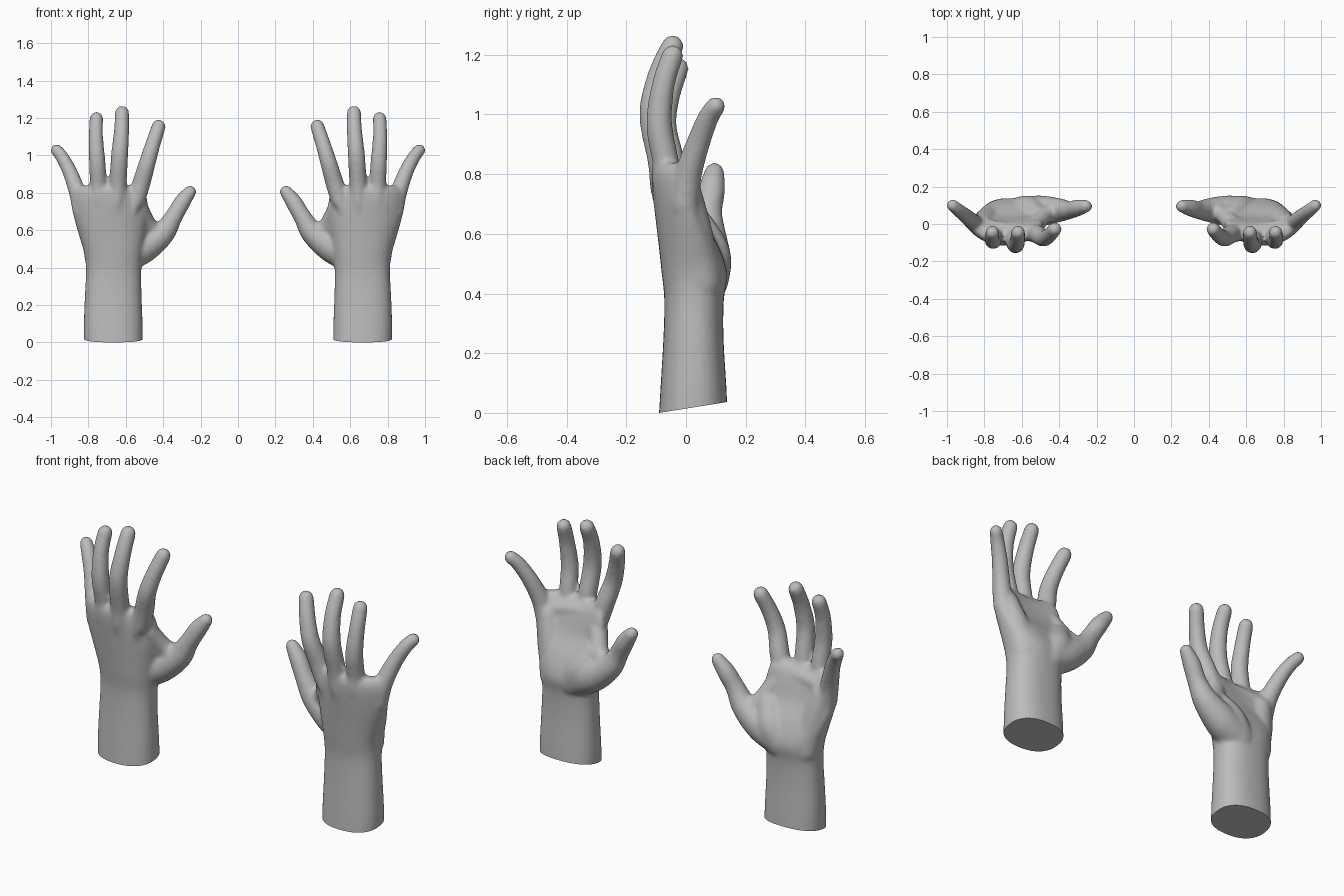
import bpy, bmesh, math
from mathutils import Vector, Matrix

if "Cube" in bpy.data.objects:
    bpy.data.objects.remove(bpy.data.objects["Cube"])

skin = bpy.data.materials.new("plain_grey")
skin.use_nodes = True
GREY = (0.5, 0.5, 0.5, 1)
skin.diffuse_color = GREY
skin.node_tree.nodes["Principled BSDF"].inputs["Base Color"].default_value = GREY

SIDES = 28


def spline(keys, steps=6):
    """Smooth curve through rows of numbers."""
    rows = [Vector(k) for k in keys]
    out = []
    for i in range(len(rows) - 1):
        a, b, c, d = (rows[max(0, min(len(rows) - 1, i + j))] for j in (-1, 0, 1, 2))
        for s in range(steps):
            t = s / steps
            out.append(b + t / 2 * ((c - a) + t * ((2 * a - 5 * b + 4 * c - d)
                                                   + t * (3 * (b - c) + d - a))))
    return out + [rows[-1]]


def loft(bm, rings):
    """Skin a closed solid over a list of point rings."""
    loops = [[bm.verts.new(p) for p in ring] for ring in rings]
    for lo, hi in zip(loops, loops[1:]):
        for i in range(SIDES):
            j = (i + 1) % SIDES
            bm.faces.new((lo[i], lo[j], hi[j], hi[i]))
    bm.faces.new(loops[0][::-1])
    bm.faces.new(loops[-1])


def limb(bm, keys):
    """Round-ended tapered tube; keys are x, y, z, radius."""
    path = spline(keys)
    rings = []
    for i, p in enumerate(path):
        along = (path[min(i + 1, len(path) - 1)] - path[max(i - 1, 0)]).xyz.normalized()
        u = along.cross(Vector((0, 1, 0))).normalized()
        v = along.cross(u)
        rings.append([p.xyz + p.w * (u * math.cos(a) + v * math.sin(a))
                      for a in (math.tau * k / SIDES for k in range(SIDES))])
    loft(bm, rings)
    for p in (path[0], path[-1]):
        bmesh.ops.create_icosphere(bm, subdivisions=3, radius=p.w,
                                   matrix=Matrix.Translation(p.xyz))


def palm_ring(s):
    """Flattened oval whose edges curl towards the palm."""
    z, xc, half_w, yc, half_d, cup = s
    ring = []
    for k in range(SIDES):
        a = math.tau * k / SIDES
        c, n = math.cos(a), math.sin(a)
        u = math.copysign(abs(c) ** 0.85, c)
        v = math.copysign(abs(n) ** 0.85, n)
        ring.append((xc + half_w * u, yc + half_d * v + cup * u * u, z))
    return ring


# forearm and palm: z, x centre, half width, y centre, half depth, cup
PALM = [(-.06, .665, .157, .024, .118, 0), (.08, .667, .158, .025, .111, 0),
        (.25, .667, .152, .025, .101, 0), (.38, .665, .148, .027, .1, 0),
        (.47, .665, .156, .028, .11, 0), (.57, .672, .178, .005, .098, .015),
        (.67, .68, .198, -.03, .075, .035), (.76, .687, .203, -.051, .064, .05),
        (.81, .69, .19, -.063, .052, .055), (.838, .69, .165, -.07, .03, .05)]

# digits: x, y, z, radius
DIGITS = [
    # index
    [(.545, -.045, .76, .05), (.517, -.055, .85, .049), (.485, -.076, .96, .045),
     (.455, -.061, 1.06, .041), (.424, -.028, 1.155, .038)],
    # middle
    [(.645, -.07, .76, .048), (.642, -.083, .85, .047), (.633, -.111, 1.0, .046),
     (.623, -.088, 1.13, .041), (.62, -.045, 1.229, .038)],
    # ring
    [(.745, -.06, .76, .046), (.747, -.07, .85, .045), (.753, -.09, .97, .044),
     (.76, -.076, 1.1, .039), (.757, -.045, 1.197, .037)],
    # little
    [(.835, -.005, .7, .05), (.858, .008, .8, .046), (.898, .043, .91, .04),
     (.94, .075, .99, .036), (.97, .1, 1.028, .033)],
    # thumb
    [(.6, .06, .46, .085), (.5, .07, .51, .083), (.4, .074, .585, .064),
     (.345, .074, .67, .048), (.298, .087, .75, .045), (.256, .095, .806, .034)],
]

# padding under the skin: x, y, z, radius
PADS = [
    # little-finger edge of the palm
    [(.745, .05, .44, .072), (.78, .025, .6, .065), (.815, .0, .73, .055)],
    # ball of the thumb
    [(.61, .065, .45, .08), (.56, .07, .53, .08), (.52, .04, .62, .06)],
    # webbing between thumb and index finger
    [(.43, .072, .58, .05), (.48, .045, .63, .045), (.53, -.01, .72, .05)],
    # ridge below the fingers
    [(.56, -.03, .77, .042), (.67, -.035, .775, .045), (.79, -.02, .76, .046)],
]


def build_hand_mesh():
    bm = bmesh.new()
    loft(bm, [palm_ring(s) for s in spline(PALM, 4)])
    for keys in DIGITS + PADS:
        limb(bm, keys)
    # back-of-hand tendons run from the wrist over each knuckle
    for base, joint, *_ in DIGITS[:4]:
        x, y, z, _r = base
        limb(bm, [(.66 + (x - .66) * .3, -.048, .44, .022),
                  (.66 + (x - .66) * .7, y * .6 - .022, .62, .024),
                  (x, y - .024, .76, .028),
                  (joint[0], joint[1] - .012, joint[2] + .02, .03)])

    rough = bpy.data.meshes.new("rough")
    bm.to_mesh(rough)
    bm.free()
    helper = bpy.data.objects.new("helper", rough)
    bpy.context.collection.objects.link(helper)
    remesh = helper.modifiers.new("fuse", "REMESH")
    remesh.mode = "VOXEL"
    remesh.voxel_size = 0.009
    soften = helper.modifiers.new("soften", "SMOOTH")
    soften.factor = 0.5
    soften.iterations = 14
    fused = bpy.data.meshes.new_from_object(
        helper.evaluated_get(bpy.context.evaluated_depsgraph_get()))
    bpy.data.objects.remove(helper)

    # slanted flat cut at the wrist
    bm = bmesh.new()
    bm.from_mesh(fused)
    cut = bmesh.ops.bisect_plane(bm, geom=bm.verts[:] + bm.edges[:] + bm.faces[:],
                                 plane_co=(.66, -.09, .0), plane_no=(0, -.16, 1),
                                 clear_inner=True)
    rim = [e for e in cut["geom_cut"] if isinstance(e, bmesh.types.BMEdge)]
    bmesh.ops.contextual_create(bm, geom=rim)
    bmesh.ops.recalc_face_normals(bm, faces=bm.faces[:])
    bm.to_mesh(fused)
    bm.free()
    fused.materials.clear()
    fused.materials.append(skin)
    return fused


def add_hand(name, mesh):
    mesh.name = name
    hand = bpy.data.objects.new(name, mesh)
    bpy.context.collection.objects.link(hand)
    bpy.ops.object.select_all(action="DESELECT")
    hand.select_set(True)
    bpy.context.view_layer.objects.active = hand
    bpy.ops.object.shade_smooth_by_angle(angle=math.radians(50))


left = build_hand_mesh()
right = left.copy()
right.transform(Matrix.Scale(-1, 4, (1, 0, 0)))
right.flip_normals()
add_hand("left_hand", left)
add_hand("right_hand", right)
